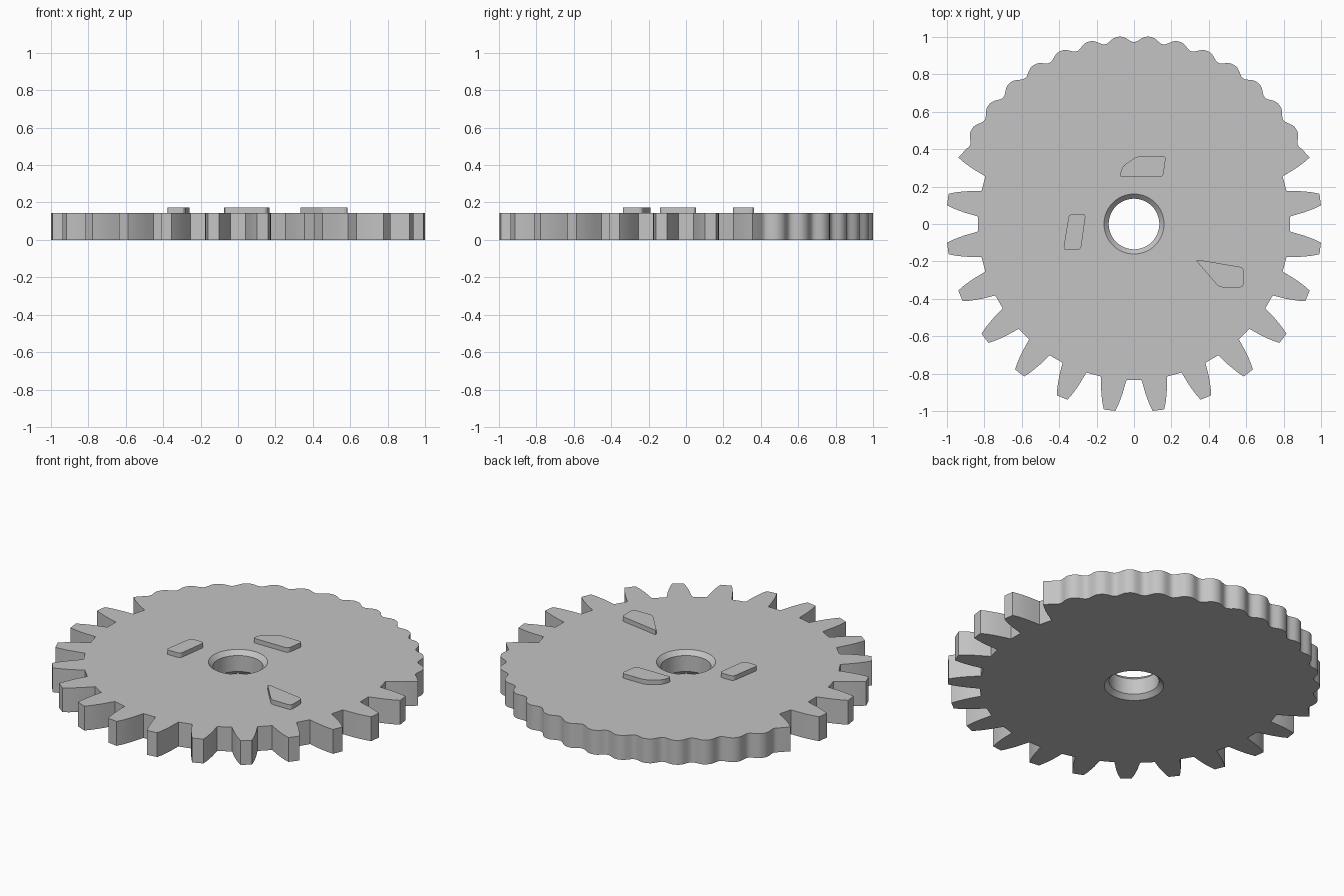
import bpy, bmesh
from math import sin, cos, pi, radians

if "Cube" in bpy.data.objects:
    bpy.data.objects.remove(bpy.data.objects["Cube"])

THICK, PAD_TOP = 0.145, 0.172
BORE, BORE_RIM, CHAMFER = 0.135, 0.16, 0.025

grey = bpy.data.materials.new("plain grey")
grey.use_nodes = True
colour = (0.55, 0.55, 0.55, 1)
grey.diffuse_color = colour
grey.node_tree.nodes["Principled BSDF"].inputs["Base Color"].default_value = colour


def finish(name, bm):
    bmesh.ops.recalc_face_normals(bm, faces=bm.faces)
    mesh = bpy.data.meshes.new(name)
    bm.to_mesh(mesh)
    bm.free()
    mesh.materials.append(grey)
    ob = bpy.data.objects.new(name, mesh)
    bpy.context.collection.objects.link(ob)
    return ob


# Tooth flank from root to tip: (radius, half width in degrees)
FLANK = [(0.833, 4.75), (0.868, 4.2), (0.90, 3.75), (0.935, 3.15), (0.97, 2.5), (1.003, 1.75)]


def rising(centre):
    return [(r, centre - w) for r, w in FLANK]


def falling(centre):
    return [(r, centre + w) for r, w in reversed(FLANK)]


# Gear outline in polar form: fine scallops at the back, large teeth elsewhere
PITCH = 9.2
outline = []
steps = 14 * 12
for i in range(steps + 1):
    a = 90 + PITCH * 7.15 * (2 * i / steps - 1)
    dip = (0.5 + 0.5 * cos(2 * pi * (a - 90) / PITCH)) ** 1.4
    outline.append((1.003 - 0.032 * dip, a))
outline += falling(157.5)
for k in range(14):
    outline += rising(172.5 + 15 * k) + falling(172.5 + 15 * k)
outline += rising(382.5)

# Gear body: outline walls, flat faces and a bore chamfered at both ends
bm = bmesh.new()
rings = []
for r, a in outline:
    c, s = cos(radians(a)), sin(radians(a))
    section = [(r, 0), (r, THICK), (BORE_RIM, THICK), (BORE, THICK - CHAMFER),
               (BORE, CHAMFER), (BORE_RIM, 0)]
    rings.append([bm.verts.new((q * c, q * s, z)) for q, z in section])
for i, ring in enumerate(rings):
    nxt = rings[(i + 1) % len(rings)]
    for j in range(6):
        k = (j + 1) % 6
        bm.faces.new((ring[j], nxt[j], nxt[k], ring[k]))
body = finish("gear_body", bm)
bpy.context.view_layer.objects.active = body
body.select_set(True)
bpy.ops.object.shade_smooth_by_angle(angle=radians(30))


# Raised pads with softened corners
def pad(name, corners):
    bm = bmesh.new()
    base = bm.faces.new([bm.verts.new((x, y, THICK - 0.01)) for x, y in corners])
    bmesh.ops.bevel(bm, geom=bm.verts[:], offset=0.018, segments=3, profile=0.5,
                    affect='VERTICES')
    top = bmesh.ops.extrude_face_region(bm, geom=bm.faces[:])["geom"]
    for v in top:
        if isinstance(v, bmesh.types.BMVert):
            v.co.z = PAD_TOP
    finish(name, bm)


pad("back_pad", [(-0.08, 0.25), (0.155, 0.25), (0.171, 0.363), (0.02, 0.363), (-0.06, 0.31)])
pad("right_pad", [(-0.347, 0.053), (-0.257, 0.053), (-0.284, -0.139), (-0.378, -0.139)])
pad("left_pad", [(0.325, -0.188), (0.585, -0.232), (0.585, -0.338), (0.455, -0.338)])
